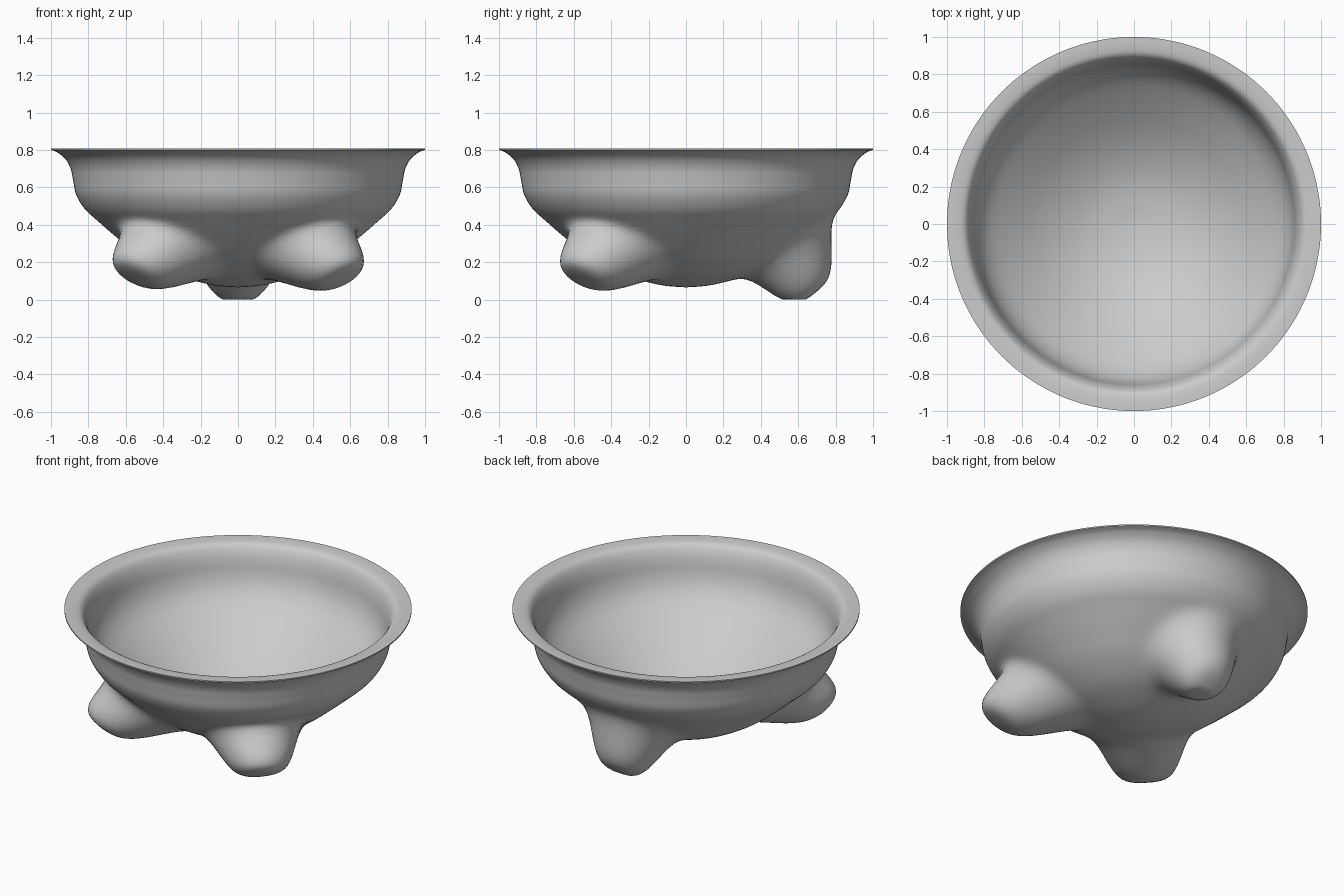
import bpy, bmesh
from math import cos, sin, pi, radians, exp
from mathutils import Vector

if "Cube" in bpy.data.objects:
    bpy.data.objects.remove(bpy.data.objects["Cube"])

SEG = 144
OUTER = [(0, .065), (.12, .075), (.25, .105), (.38, .15), (.52, .23), (.64, .325), (.75, .42),
         (.82, .485), (.865, .56), (.882, .64), (.895, .70), (.922, .75), (.963, .785), (1, .80)]
INNER = [(1, .808), (.95, .806), (.905, .795), (.878, .755), (.862, .70), (.85, .63), (.825, .56),
         (.78, .495), (.71, .43), (.61, .35), (.49, .265), (.35, .19), (.2, .14), (0, .115)]

# feet: angle, base centre (r, z), push (r, z), spread, flatness of the tip
FEET = [(225, (.53, .235), (.255, -.115), .235, 5),
        (315, (.53, .235), (.26, -.125), .235, 5),
        (90, (.57, .25), (.12, -.232), .225, 4)]


def smooth_curve(pts, n):
    """Catmull-Rom resampling of a profile."""
    p = [Vector(q) for q in pts]
    p = [2 * p[0] - p[1]] + p + [2 * p[-1] - p[-2]]
    out = []
    for i in range(1, len(p) - 2):
        a, b, c, d = p[i - 1:i + 3]
        for k in range(n):
            t = k / n
            out.append(.5 * (2 * b + (c - a) * t + (2 * a - 5 * b + 4 * c - d) * t * t
                             + (3 * b - a - 3 * c + d) * t ** 3))
    return out + [p[-2]]


def push_feet(v):
    """Pull the bowl's underside outwards and down into three blunt feet."""
    move = Vector((0, 0, 0))
    for ang, (r, z), (pr, pz), spread, flat in FEET:
        ca, sa = cos(radians(ang)), sin(radians(ang))
        dist = (v - Vector((r * ca, r * sa, z))).length
        move += Vector((pr * ca, pr * sa, pz)) * exp(-(dist / spread) ** flat)
    v = v + move
    v.z = max(v.z, 0)
    return v


# bowl with feet: closed lathe, outer skin then inner skin
bm = bmesh.new()
outer = smooth_curve(OUTER, 6)
profile = [(p, True) for p in outer] + [(p, False) for p in smooth_curve(INNER, 3)]
rings = []
for p, is_outer in profile:
    if p.x < 1e-5:
        rings.append([bm.verts.new((0, 0, p.y))])
        continue
    ring = []
    for i in range(SEG):
        a = 2 * pi * i / SEG
        v = Vector((p.x * cos(a), p.x * sin(a), p.y))
        ring.append(bm.verts.new(push_feet(v) if is_outer else v))
    rings.append(ring)
for lo, hi in zip(rings, rings[1:]):
    for i in range(SEG):
        j = (i + 1) % SEG
        if len(lo) == 1:
            bm.faces.new((lo[0], hi[j], hi[i]))
        elif len(hi) == 1:
            bm.faces.new((lo[i], lo[j], hi[0]))
        else:
            bm.faces.new((lo[i], lo[j], hi[j], hi[i]))
bmesh.ops.recalc_face_normals(bm, faces=bm.faces)
mesh = bpy.data.meshes.new("footed_bowl")
bm.to_mesh(mesh)
bm.free()
bowl = bpy.data.objects.new("footed_bowl", mesh)
bpy.context.collection.objects.link(bowl)
bpy.context.view_layer.objects.active = bowl
bowl.select_set(True)
bpy.ops.object.shade_smooth_by_angle(angle=radians(50))
